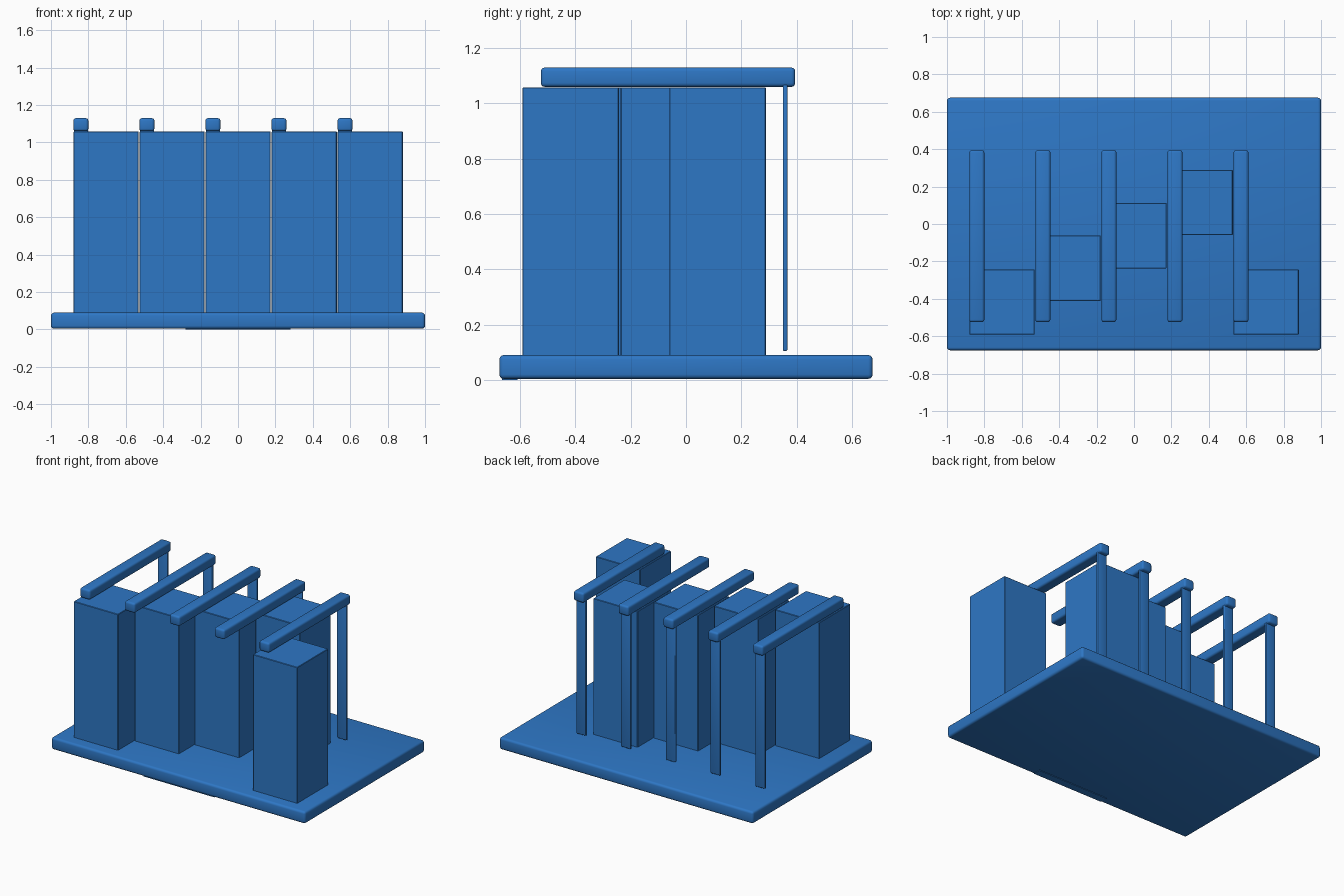
import bpy, math

cube = bpy.data.objects.get("Cube")
if cube:
    bpy.data.objects.remove(cube, do_unlink=True)

blue = bpy.data.materials.new("blue")
blue.use_nodes = True
colour = (0.027, 0.184, 0.56, 1)
blue.diffuse_color = colour
blue.node_tree.nodes["Principled BSDF"].inputs["Base Color"].default_value = colour


def box(name, x, y, z, bevel=0.0, segments=3):
    """Box from (min, max) ranges on each axis, with rounded edges."""
    ranges = (x, y, z)
    bpy.ops.mesh.primitive_cube_add(size=1, location=[(a + b) / 2 for a, b in ranges])
    ob = bpy.context.object
    ob.name = name
    ob.scale = [b - a for a, b in ranges]
    bpy.ops.object.transform_apply(location=False, rotation=False, scale=True)
    ob.data.materials.append(blue)
    if bevel:
        mod = ob.modifiers.new("rounded_edges", "BEVEL")
        mod.width = bevel
        mod.segments = segments
        bpy.ops.object.modifier_apply(modifier=mod.name)
        bpy.ops.object.shade_smooth_by_angle(angle=math.radians(35))
    return ob


# Base board with a thin lip under its front edge
box("base_board", (-1, 1), (-0.675, 0.675), (0.004, 0.09), 0.016)
box("base_lip", (-0.28, 0.28), (-0.665, -0.61), (0, 0.008))

# Five bays: a tall block, a rail above it and a flat strip hanging behind
STEP = 0.353
BLOCK = 0.349
block_fronts = (-0.592, -0.411, -0.237, -0.06, -0.592)
for i, front in enumerate(block_fronts):
    left = -0.88 + i * STEP
    box(f"block_{i + 1}", (left, left + BLOCK), (front, front + BLOCK),
        (0.085, 1.058), 0.003, 1)
    box(f"rail_{i + 1}", (left, left + 0.08), (-0.525, 0.395), (1.06, 1.13), 0.014)
    box(f"hanging_strip_{i + 1}", (left + 0.002, left + 0.078), (0.35, 0.367),
        (0.105, 1.075), 0.005)
